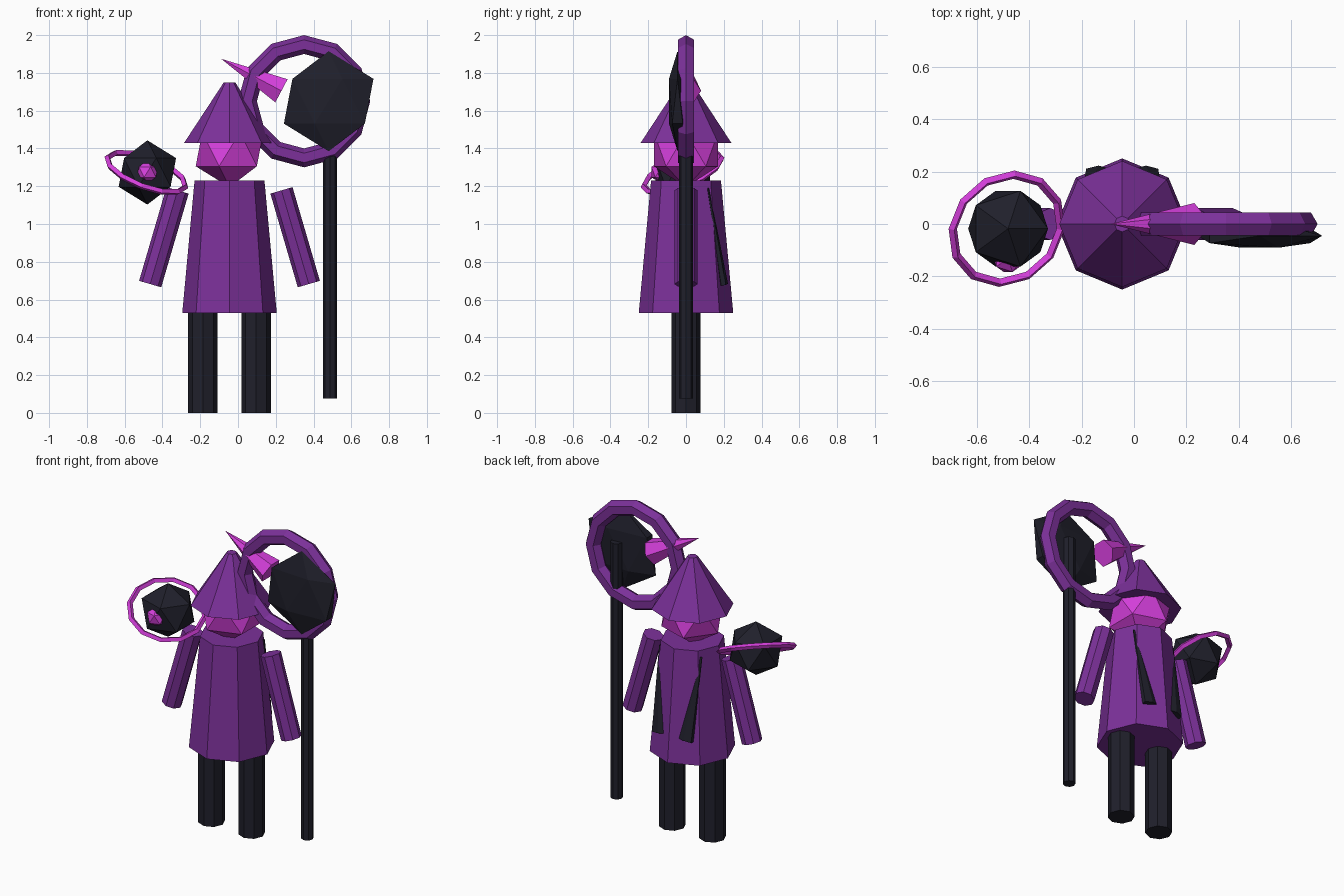
import bpy
from math import pi
from mathutils import Vector

if "Cube" in bpy.data.objects:
    bpy.data.objects.remove(bpy.data.objects["Cube"])

CX = -0.045  # centre line of the figure


def material(name, rgb):
    m = bpy.data.materials.new(name)
    m.diffuse_color = (*rgb, 1)
    m.use_nodes = True
    m.node_tree.nodes["Principled BSDF"].inputs["Base Color"].default_value = m.diffuse_color
    return m


PURPLE = material("purple", (0.20, 0.03, 0.32))
PINK = material("pink", (0.67, 0.05, 0.72))
DARK = material("dark", (0.014, 0.014, 0.024))


def finish(name, mat):
    ob = bpy.context.object
    ob.name = name
    ob.data.materials.append(mat)
    return ob


def rod(name, a, b, r1, r2, sides, mat, flat=1.0):
    """Tapered prism from point a to point b."""
    a, b = Vector(a), Vector(b)
    d = b - a
    bpy.ops.mesh.primitive_cone_add(vertices=sides, radius1=r1, radius2=r2,
                                    depth=d.length, location=(a + b) / 2)
    ob = finish(name, mat)
    ob.rotation_euler = Vector((0, 0, 1)).rotation_difference(d).to_euler()
    ob.scale.y = flat
    return ob


def gem(name, loc, r, mat, flat=1.0):
    bpy.ops.mesh.primitive_ico_sphere_add(subdivisions=1, radius=r, location=loc)
    ob = finish(name, mat)
    ob.scale.y = flat
    return ob


def ring(name, loc, rot, major, minor, sides, mat):
    bpy.ops.mesh.primitive_torus_add(major_radius=major, minor_radius=minor,
                                     major_segments=12, minor_segments=sides,
                                     location=loc, rotation=rot)
    return finish(name, mat)


# Robe, head and hat
rod("robe", (CX, 0, 0.53), (CX, 0, 1.23), 0.25, 0.185, 8, PURPLE)
gem("head", (CX, 0, 1.395), 0.2, PINK)
rod("hat", (CX, 0, 1.43), (CX, 0, 1.75), 0.24, 0.03, 8, PURPLE)

# Legs, arms and coat tails, mirrored about the centre line
for s, side in ((-1, "left"), (1, "right")):
    x = lambda o: CX + s * o
    rod(f"{side}_leg", (x(0.141), 0, 0), (x(0.141), 0, 0.6), 0.078, 0.078, 8, DARK)
    rod(f"{side}_arm", (x(0.42), 0, 0.682), (x(0.275), 0, 1.178), 0.061, 0.061, 8, PURPLE)
    rod(f"{side}_coat_tail", (x(0.09), 0.198, 0.68), (x(0.142), 0.117, 1.19),
        0.055, 0.01, 6, DARK, 0.45)

# Staff with ring, flattened gem and spike
rod("staff_pole", (0.488, 0, 0.075), (0.488, 0, 1.70), 0.037, 0.037, 8, DARK)
ring("staff_ring", (0.35, 0, 1.65), (pi / 2, 0, 0), 0.30, 0.05, 6, PURPLE)
gem("staff_gem", (0.48, -0.045, 1.65), 0.265, DARK, 0.2)
rod("staff_spike", (0.23, 0, 1.705), (-0.09, 0, 1.875), 0.08, 0, 6, PINK)

# Floating orb with core and tilted ring
gem("orb", (-0.48, -0.018, 1.273), 0.17, DARK)
gem("orb_core", (-0.48, -0.13, 1.275), 0.062, PINK)
ring("orb_ring", (-0.485, -0.018, 1.273), (0.36, 0.36, 0), 0.22, 0.017, 4, PINK)
